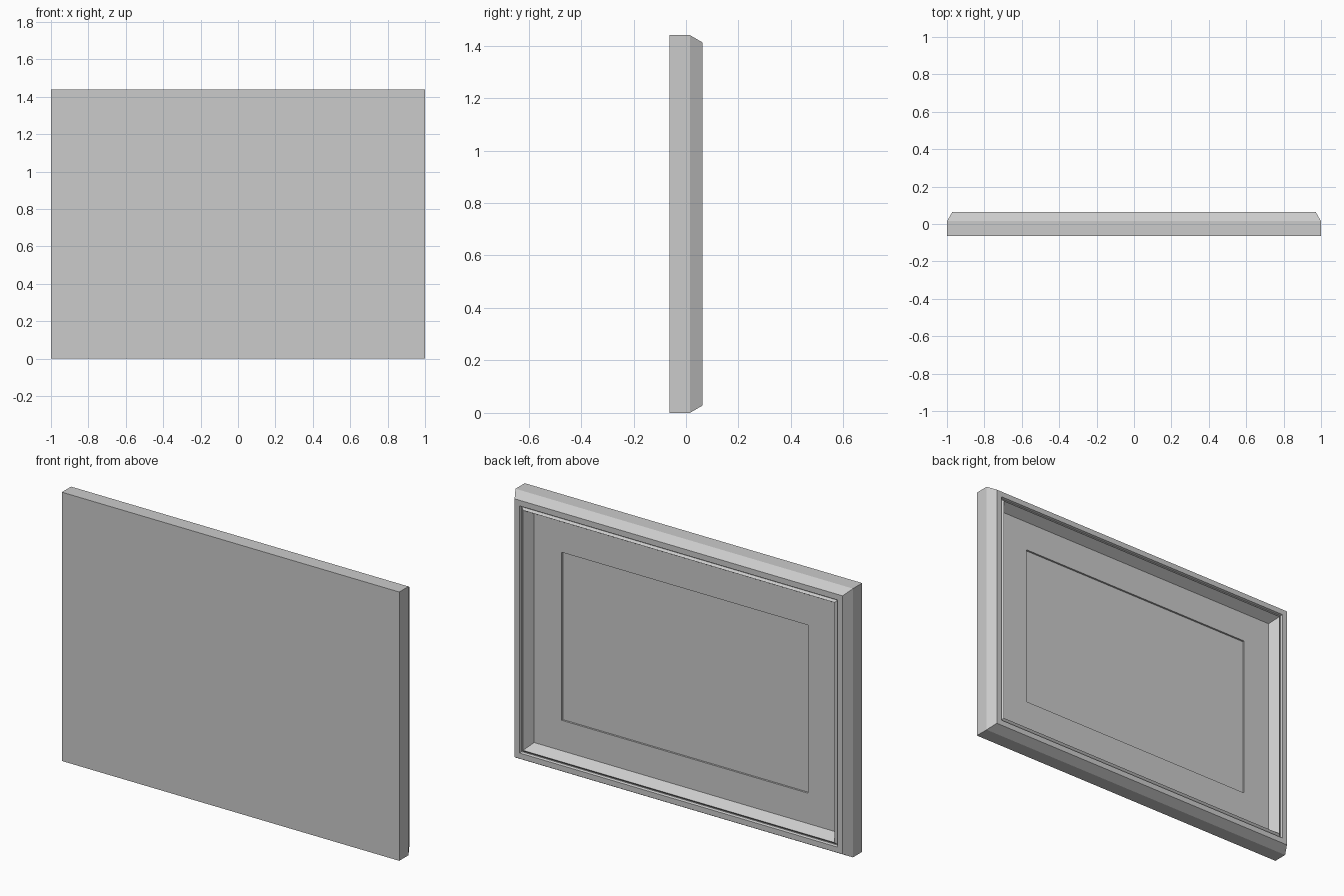
import bpy, bmesh

if "Cube" in bpy.data.objects:
    bpy.data.objects.remove(bpy.data.objects["Cube"])

W, H = 1.0, 1.44  # half width, full height


def loop(bm, inset, y):
    """Rectangle of four vertices inset from the outline, at depth y."""
    x, lo, hi = W - inset, inset, H - inset
    return [bm.verts.new((px, y, pz)) for px, pz in
            ((-x, lo), (x, lo), (x, hi), (-x, hi))]


def mitred(name, profile, cap_first=False, cap_last=False):
    """Sweep an (inset, depth) profile around the rectangle with mitred corners."""
    bm = bmesh.new()
    loops = [loop(bm, *p) for p in profile]
    for a, b in zip(loops, loops[1:]):
        for i in range(4):
            j = (i + 1) % 4
            bm.faces.new((a[j], a[i], b[i], b[j]))
    if cap_first:
        bm.faces.new(loops[0])
    if cap_last:
        bm.faces.new(loops[-1][::-1])
    mesh = bpy.data.meshes.new(name)
    bm.to_mesh(mesh)
    bm.free()
    obj = bpy.data.objects.new(name, mesh)
    bpy.context.collection.objects.link(obj)
    return obj


# Frame moulding with flat backing: side, chamfer, flat rim, groove, bead, inner slope
mitred("frame_moulding", [
    (0.0, -0.063), (0.0, 0.015), (0.028, 0.063), (0.058, 0.063),
    (0.062, 0.051), (0.066, 0.051), (0.077, 0.062), (0.107, 0.01)],
    cap_first=True)

# Mat border with the thin cut edge of its opening
mitred("mat_border", [(0.107, 0.01), (0.27, 0.01), (0.27, 0.0)])

# Blank picture sheet in the opening
mitred("picture_sheet", [(0.27, 0.0)], cap_last=True)
